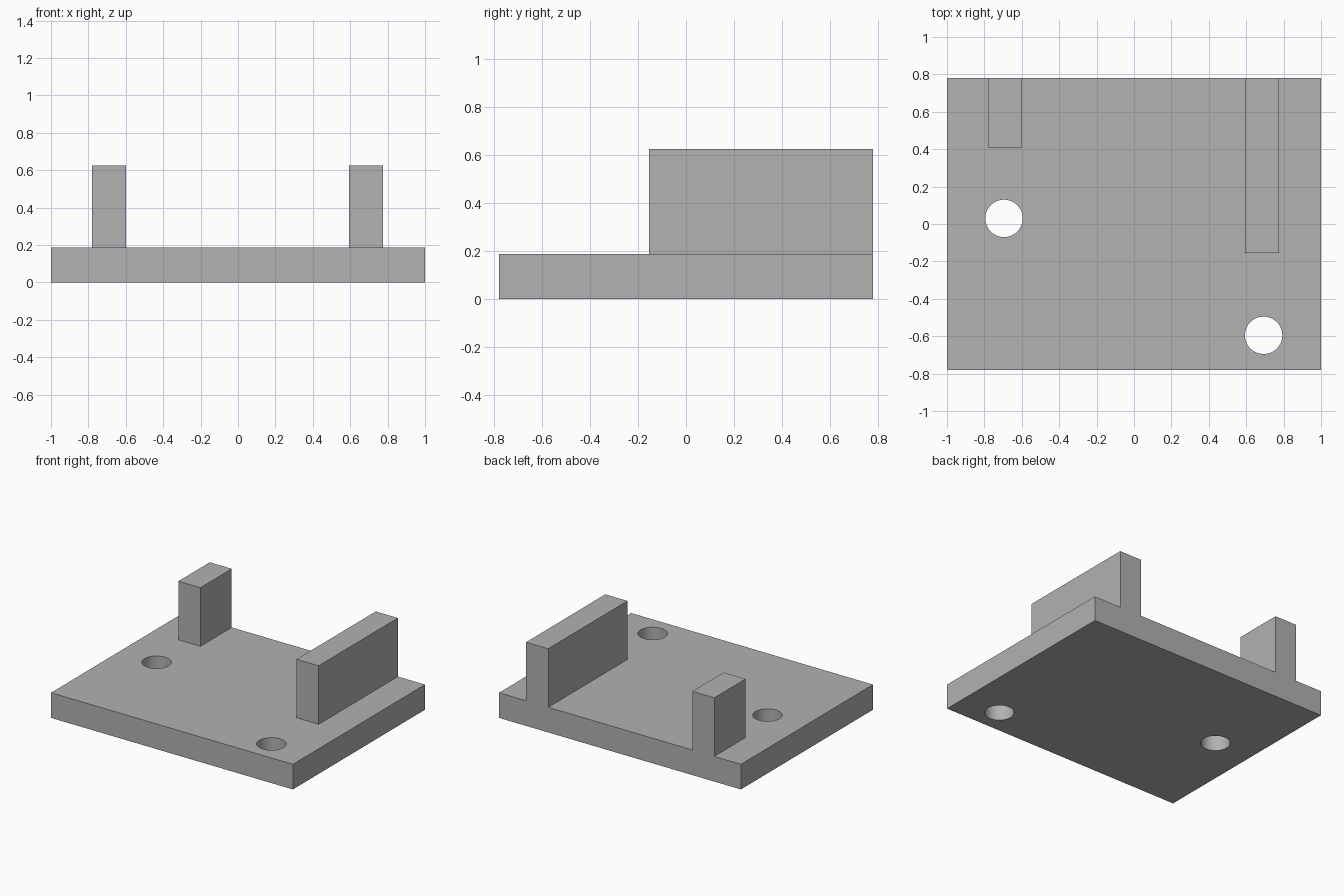
import bpy

if "Cube" in bpy.data.objects:
    bpy.data.objects.remove(bpy.data.objects["Cube"], do_unlink=True)

GREY = (0.445, 0.445, 0.445, 1)
grey = bpy.data.materials.new("plain grey")
grey.use_nodes = True
grey.diffuse_color = GREY
grey.node_tree.nodes["Principled BSDF"].inputs["Base Color"].default_value = GREY

BACK = 0.78
PLATE_TOP = 0.188
WALL_TOP = 0.626


def box(name, x, y, z):
    """Box spanning the given (low, high) ranges."""
    spans = (x, y, z)
    bpy.ops.mesh.primitive_cube_add(size=1, location=[(a + b) / 2 for a, b in spans])
    ob = bpy.context.object
    ob.name = name
    ob.scale = [b - a for a, b in spans]
    bpy.ops.object.transform_apply(location=False, rotation=False, scale=True)
    ob.data.materials.append(grey)
    return ob


# Base plate
plate = box("base_plate", (-1, 1), (-BACK, BACK), (0, PLATE_TOP))

# Screw holes through the plate
for side, x, y in (("right", -0.695, 0.03), ("left", 0.693, -0.595)):
    bpy.ops.mesh.primitive_cylinder_add(vertices=64, radius=0.1, depth=1, location=(x, y, 0))
    cutter = bpy.context.object
    cutter.name = side + "_hole_cutter"
    cutter.data.materials.append(grey)
    cutter.hide_render = True
    cutter.hide_set(True)
    cut = plate.modifiers.new(side + "_hole", "BOOLEAN")
    cut.operation = "DIFFERENCE"
    cut.solver = "EXACT"
    cut.object = cutter

# Bake the holes in and remove the cutters
bpy.ops.object.select_all(action="DESELECT")
bpy.context.view_layer.objects.active = plate
plate.select_set(True)
for cut in list(plate.modifiers):
    cutter = cut.object
    bpy.ops.object.modifier_apply(modifier=cut.name)
    bpy.data.objects.remove(cutter, do_unlink=True)
bpy.ops.object.shade_smooth_by_angle()

# Upright walls flush with the back edge
box("right_short_wall", (-0.78, -0.598), (0.41, BACK), (PLATE_TOP, WALL_TOP))
box("left_long_wall", (0.593, 0.776), (-0.155, BACK), (PLATE_TOP, WALL_TOP))
